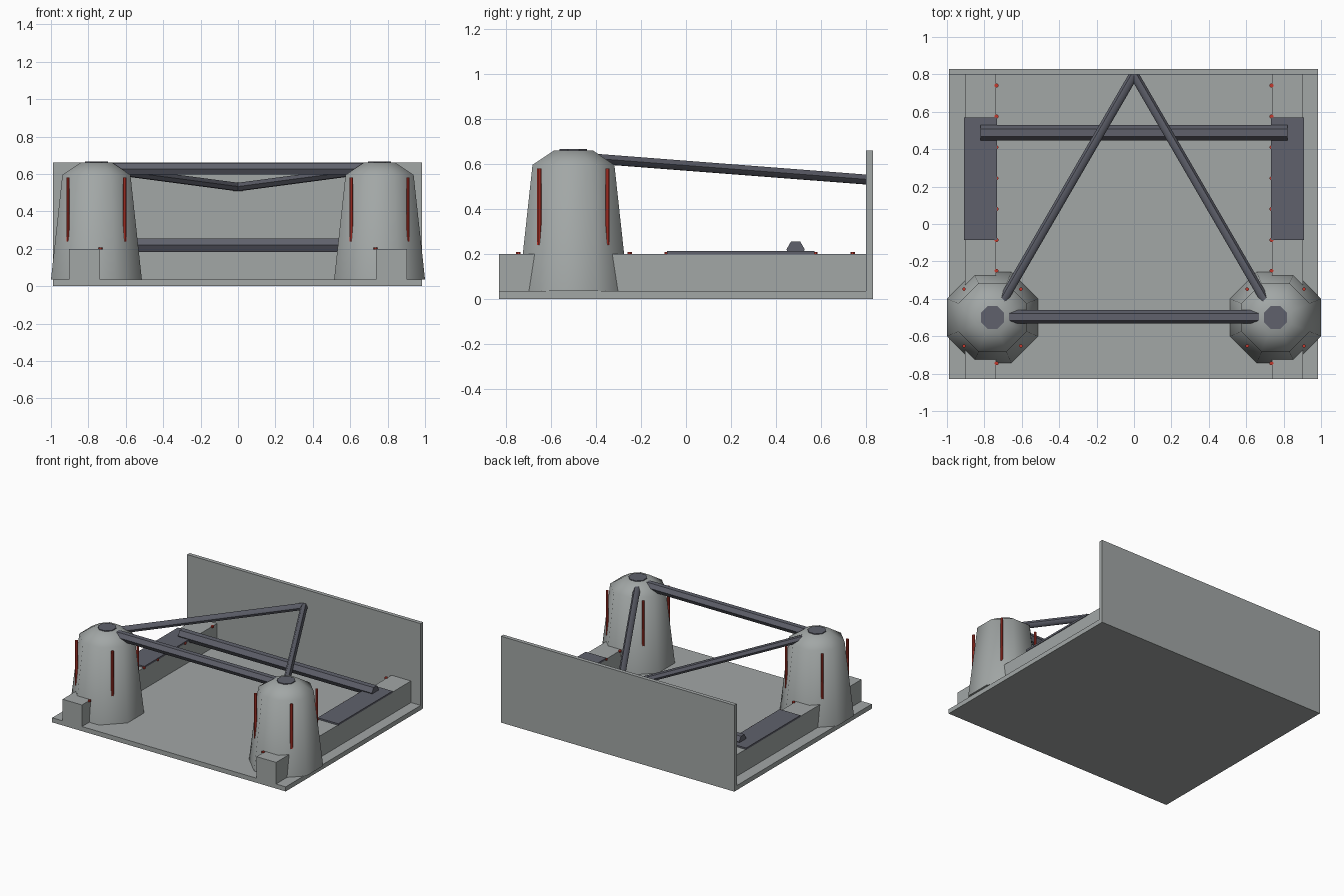
import bpy
import bmesh
import math
from mathutils import Vector

if "Cube" in bpy.data.objects:
    bpy.data.objects.remove(bpy.data.objects["Cube"], do_unlink=True)


def material(name, colour):
    mat = bpy.data.materials.new(name)
    mat.use_nodes = True
    mat.diffuse_color = (*colour, 1)
    mat.node_tree.nodes["Principled BSDF"].inputs["Base Color"].default_value = (*colour, 1)
    return mat


CONCRETE = material("concrete grey", (0.36, 0.385, 0.38))
STEEL = material("dark slate steel", (0.115, 0.12, 0.15))
RED = material("signal red", (0.55, 0.04, 0.025))


def finish(bm, name, mat, smooth=False):
    bmesh.ops.recalc_face_normals(bm, faces=bm.faces)
    mesh = bpy.data.meshes.new(name)
    bm.to_mesh(mesh)
    bm.free()
    mesh.materials.append(mat)
    obj = bpy.data.objects.new(name, mesh)
    bpy.context.collection.objects.link(obj)
    if smooth:
        bpy.ops.object.select_all(action="DESELECT")
        obj.select_set(True)
        bpy.context.view_layer.objects.active = obj
        bpy.ops.object.shade_smooth_by_angle(angle=math.radians(60))
    return obj


def box(name, low, high, mat):
    bm = bmesh.new()
    bmesh.ops.create_cube(bm, size=1)
    low, high = Vector(low), Vector(high)
    for v in bm.verts:
        v.co = (low + high) / 2 + v.co * (high - low)
    return finish(bm, name, mat)


def lathe(name, centre, profile, sides, mat, smooth=False):
    """Stack flat-sided rings of (apothem, height) and close both ends."""
    bm = bmesh.new()
    rings = []
    for apothem, z in profile:
        r = apothem / math.cos(math.pi / sides)
        angles = [(i + 0.5) * math.tau / sides for i in range(sides)]
        rings.append([bm.verts.new((centre[0] + r * math.cos(a),
                                    centre[1] + r * math.sin(a), z)) for a in angles])
    for a, b in zip(rings, rings[1:]):
        for i in range(sides):
            j = (i + 1) % sides
            bm.faces.new((a[i], a[j], b[j], b[i]))
    bm.faces.new(rings[0])
    bm.faces.new(rings[-1])
    return finish(bm, name, mat, smooth)


def beam(name, start, end, radius, mat, smooth=False):
    """Six-sided bar with a flat top between two points."""
    start, end = Vector(start), Vector(end)
    along = (end - start).normalized()
    side = along.cross(Vector((0, 0, 1))).normalized()
    up = side.cross(along)
    bm = bmesh.new()
    ends = []
    for p in (start, end):
        ends.append([bm.verts.new(p + radius * (side * math.cos(k * math.pi / 3)
                                                + up * math.sin(k * math.pi / 3)))
                     for k in range(6)])
    for k in range(6):
        n = (k + 1) % 6
        bm.faces.new((ends[0][k], ends[0][n], ends[1][n], ends[1][k]))
    for ring in ends:
        bm.faces.new(ring)
    return finish(bm, name, mat, smooth)


# Floor slab and back wall
box("floor_slab", (-0.99, -0.83, 0), (0.985, 0.83, 0.035), CONCRETE)
box("back_wall", (-0.99, 0.8, 0), (0.985, 0.83, 0.66), CONCRETE)

for side, s in (("left", 1), ("right", -1)):
    # Side rail with its dark deck plate
    inner, outer = s * 0.738, s * 0.903
    x0, x1 = min(inner, outer), max(inner, outer)
    box(side + "_rail", (x0, -0.83, 0.03), (x1, 0.8, 0.2), CONCRETE)
    box(side + "_deck_plate", (x0 - 0.005, -0.085, 0.198), (x1 + 0.005, 0.57, 0.212), STEEL)

    # Row of marker lights along the inner rail edge
    for i in range(10):
        lathe(f"{side}_marker_light_{i + 1}", (s * 0.735, -0.745 + 0.165 * i),
              [(0.01, 0.195), (0.01, 0.207)], 8, RED)

    # Tower with cap
    cx, cy = s * 0.757, -0.5
    lathe(side + "_tower", (cx, cy),
          [(0.243, 0.035), (0.182, 0.595), (0.085, 0.66)], 8, CONCRETE, True)
    lathe(side + "_tower_cap", (cx, cy), [(0.061, 0.655), (0.061, 0.666)], 8, STEEL)

    # Upright light strips on the tower's diagonal faces
    for dx in (-1, 1):
        for dy in (-1, 1):
            px, py = cx + dx * 0.152, cy + dy * 0.152
            face = ("front" if dy < 0 else "back") + ("_outer" if dx == s else "_inner")
            lathe(f"{side}_{face}_light_strip", (px, py),
                  [(0.009, 0.24), (0.009, 0.58)], 8, RED)

    # Diagonal brace to the back wall
    beam(side + "_brace", (s * 0.74, -0.475, 0.628), (0, 0.8, 0.53), 0.025, STEEL, True)

# Cross beams
beam("front_cross_beam", (-0.7, -0.497, 0.627), (0.7, -0.497, 0.627), 0.036, STEEL)
beam("rear_cross_beam", (-0.82, 0.487, 0.219), (0.82, 0.487, 0.219), 0.041, STEEL)
